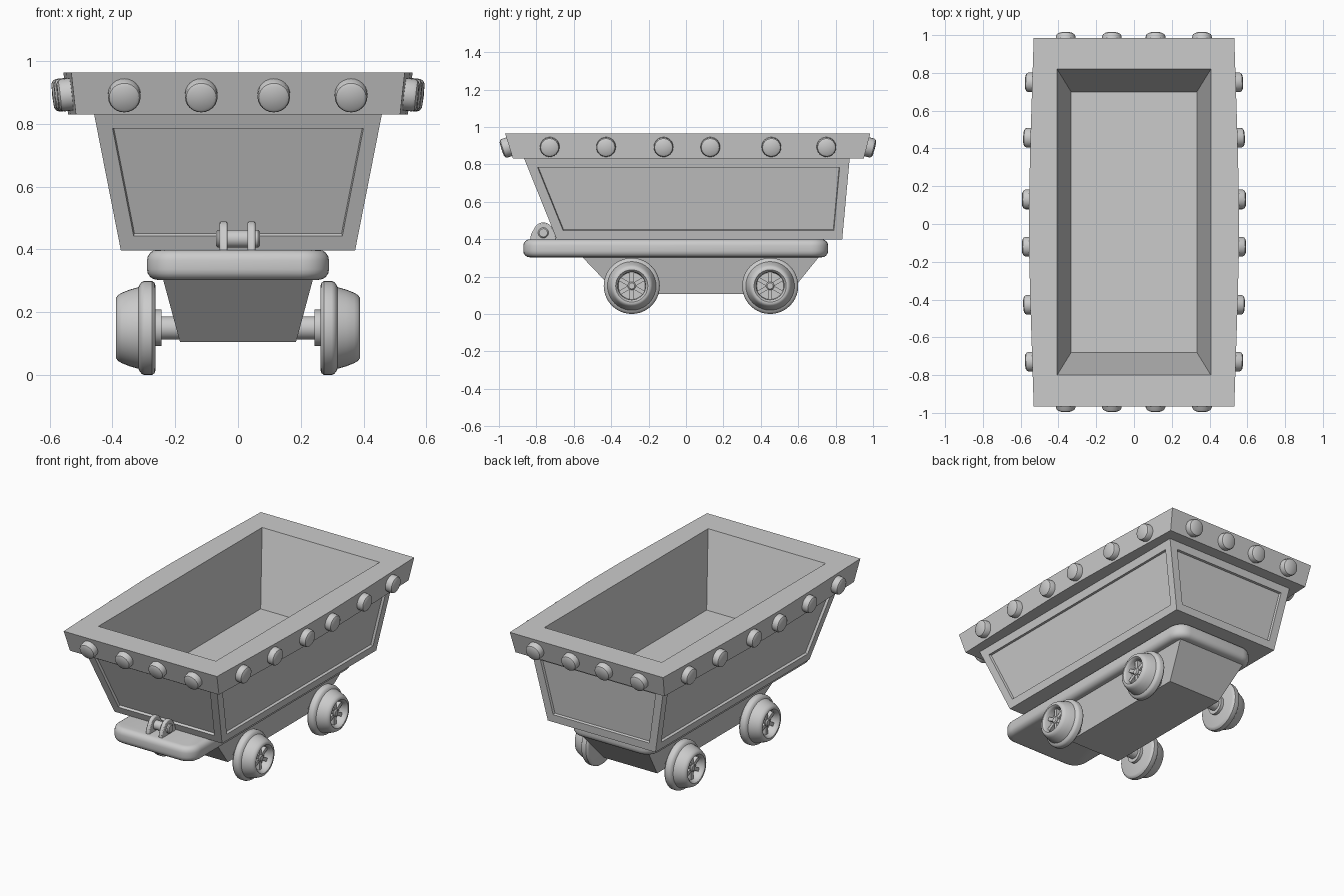
import bpy, bmesh, math
from mathutils import Vector, Matrix

if "Cube" in bpy.data.objects:
    bpy.data.objects.remove(bpy.data.objects["Cube"])


def finish(name, bm, smooth=None):
    me = bpy.data.meshes.new(name)
    bm.to_mesh(me)
    bm.free()
    if smooth:
        me.shade_smooth()
        me.set_sharp_from_angle(angle=math.radians(smooth))
    ob = bpy.data.objects.new(name, me)
    bpy.context.collection.objects.link(ob)
    return ob


def ring(x, y0, y1, z, stops=(0, 1), bulge=None):
    """Closed rectangular loop, optionally bowed outward along its long sides."""
    bulge = bulge or [0] * len(stops)
    right = [(x + b, y0 + (y1 - y0) * t, z) for t, b in zip(stops, bulge)]
    return right + [(-px, py, pz) for px, py, pz in reversed(right)]


def loft(rings):
    """Closed skin through loops; returns the mesh and its first cap."""
    bm = bmesh.new()
    loops = [[bm.verts.new(p) for p in r] for r in rings]
    n = len(loops[0])
    for a, b in zip(loops, loops[1:]):
        for i in range(n):
            j = (i + 1) % n
            bm.faces.new((a[i], a[j], b[j], b[i]))
    first, last = bm.faces.new(loops[0]), bm.faces.new(loops[-1])
    bmesh.ops.recalc_face_normals(bm, faces=bm.faces)
    return bm, first, last


def lathe(name, profile, origin, direction, segments=32, smooth=35):
    """Revolve (height, radius) points about an axis."""
    bm = bmesh.new()
    vs = [bm.verts.new((r, 0, h)) for h, r in profile]
    es = [bm.edges.new(p) for p in zip(vs, vs[1:])]
    bmesh.ops.spin(bm, geom=vs + es, cent=(0, 0, 0), axis=(0, 0, 1),
                   angle=math.tau, steps=segments, use_duplicate=False)
    bmesh.ops.remove_doubles(bm, verts=bm.verts, dist=1e-5)
    bmesh.ops.recalc_face_normals(bm, faces=bm.faces)
    q = Vector(direction).to_track_quat('Z', 'Y').to_matrix().to_4x4()
    bm.transform(Matrix.Translation(origin) @ q)
    return finish(name, bm, smooth)


# Tub outside: tapered shell with recessed panels on all four sides
bm, top, _ = loft([ring(.458, -.865, .875, .83), ring(.373, -.69, .835, .397)])
bmesh.ops.delete(bm, geom=[top], context='FACES_ONLY')
sides = [f for f in bm.faces if abs(f.normal.z) < .8]
bmesh.ops.inset_individual(bm, faces=sides, thickness=.049, use_even_offset=True)
bmesh.ops.inset_individual(bm, faces=sides, thickness=.003, depth=-.015, use_even_offset=True)
finish("tub_outer", bm)

# Rim with bowed sides, running into the inner walls and floor
T = (0, .27, .43, .56, .73, 1)
B = [0, .017, .025, .025, .017, 0]
bm, first, _ = loft([
    ring(.45, -.86, .87, .83, T),
    ring(.516, -.925, .95, .83, T, B),
    ring(.531, -.967, .985, .964, T, B),
    ring(.407, -.80, .82, .964, T),
    ring(.333, -.68, .70, .52, T)])
bmesh.ops.delete(bm, geom=[first], context='FACES_ONLY')
finish("rim_and_inner_tub", bm)

# Rivets around the rim
RIVET = [(-.02, 0), (-.02, .052), (.027, .052), (.036, .048), (.042, .038), (.044, 0)]
for x in (-.362, -.117, .114, .36):
    lathe("front_rivet", RIVET, (x, -.945, .894), (0, -.95, -.3), 24)
    lathe("back_rivet", RIVET, (x, .967, .894), (0, .965, -.25), 24)
for y, x, tilt in ((-.728, .532, -.04), (-.427, .541, -.03), (-.12, .548, 0),
                   (.13, .548, 0), (.456, .541, .03), (.75, .532, .04)):
    for s in (-1, 1):
        lathe("side_rivet", RIVET, (s * x, y, .894), (s, tilt, -.11), 24)

# Base plate with rounded corners and edges
bm = bmesh.new()
bmesh.ops.create_cube(bm, size=1)
bm.transform(Matrix.Translation((0, -.055, .351)) @ Matrix.Diagonal((.58, 1.63, .096, 1)))
bmesh.ops.bevel(bm, geom=[e for e in bm.edges
                          if abs(e.verts[0].co.z - e.verts[1].co.z) > .05],
                offset=.09, segments=6, profile=.5, affect='EDGES')
rims = [e for e in bm.edges if abs(e.verts[0].co.z - e.verts[1].co.z) < .01]
bmesh.ops.bevel(bm, geom=rims, offset=.034, segments=4, profile=.5, affect='EDGES')
finish("base_plate", bm, 40)

# Tapered undercarriage
bm, _, _ = loft([ring(.24, -.56, .715, .31), ring(.185, -.365, .55, .106)])
finish("undercarriage", bm)

# Coupling: two arched lugs and a pin
for x in (-.046, .043):
    arch = [(-.07, .39), (-.066, .425)]
    arch += [(.052 * math.cos(a), .437 + .052 * math.sin(a))
             for a in [math.radians(155 - 13 * i) for i in range(11)]]
    arch += [(.066, .425), (.07, .39)]
    bm, _, _ = loft([[(x + d, -.763 + y, z) for y, z in arch] for d in (-.013, .013)])
    ob = finish("coupling_lug", bm, 35)
    bev = ob.modifiers.new("soft_edges", 'BEVEL')
    bev.width, bev.segments = .006, 2
lathe("coupling_pin", [(-.07, 0), (-.07, .022), (-.064, .028), (.064, .028),
                       (.07, .022), (.07, 0)], (0, -.763, .434), (1, 0, 0), 20)

# Axles, collars and flanged wheels with spoked hubs
WHEEL = [(.262, 0), (.262, .132), (.266, .144), (.274, .15), (.298, .15), (.307, .146),
         (.313, .138), (.317, .13), (.345, .122), (.370, .112), (.382, .105),
         (.388, .096), (.388, .086), (.382, .080), (.372, .075), (.335, .072), (.335, 0)]
for y in (-.29, .45):
    lathe("axle", [(-.27, 0), (-.27, .037), (.27, .037), (.27, 0)], (0, y, .15), (1, 0, 0), 24)
    for s in (-1, 1):
        lathe("wheel", WHEEL, (0, y, .15), (s, 0, 0), 40)
        lathe("axle_collar", [(.243, 0), (.243, .058), (.265, .058), (.265, 0)],
              (0, y, .15), (s, 0, 0), 24)
        lathe("hub_cap", [(.33, 0), (.33, .022), (.362, .022), (.368, .016), (.368, 0)],
              (0, y, .15), (s, 0, 0), 20)
        bm = bmesh.new()
        for k in range(6):
            m = (Matrix.Translation((s * .346, y, .15))
                 @ Matrix.Rotation(math.radians(30 + 60 * k), 4, 'X')
                 @ Matrix.Translation((0, .044, 0)) @ Matrix.Diagonal((.026, .064, .022, 1)))
            bmesh.ops.create_cube(bm, size=1, matrix=m)
        finish("wheel_spokes", bm)
